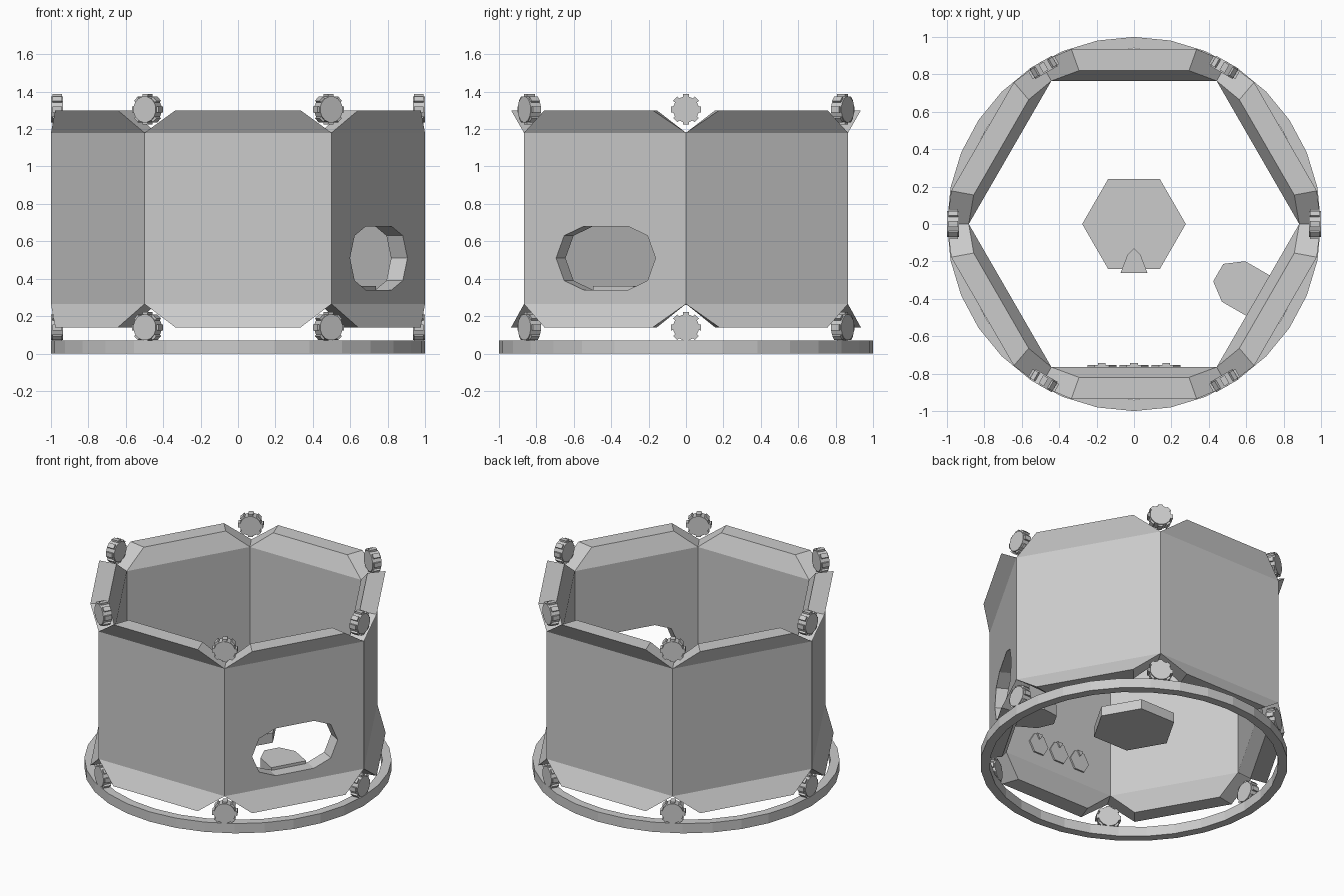
import bpy, bmesh
from math import sin, cos, pi, radians
from mathutils import Matrix, Vector

if "Cube" in bpy.data.objects:
    bpy.data.objects.remove(bpy.data.objects["Cube"])


def finish(name, bm):
    bmesh.ops.recalc_face_normals(bm, faces=bm.faces[:])
    me = bpy.data.meshes.new(name)
    bm.to_mesh(me)
    bm.free()
    ob = bpy.data.objects.new(name, me)
    bpy.context.collection.objects.link(ob)
    return ob


def prisms(name, parts, mat=Matrix()):
    """Closed prisms: parts = [(outline, z0, z1), ...] placed by mat."""
    bm = bmesh.new()
    for pts, z0, z1 in parts:
        lo = [bm.verts.new(mat @ Vector((x, y, z0))) for x, y in pts]
        hi = [bm.verts.new(mat @ Vector((x, y, z1))) for x, y in pts]
        bm.faces.new(lo[::-1])
        bm.faces.new(hi)
        for i in range(len(pts)):
            j = (i + 1) % len(pts)
            bm.faces.new((lo[i], lo[j], hi[j], hi[i]))
    return finish(name, bm)


def frame(x, y, z, origin):
    m = Matrix((x, y, z)).transposed().to_4x4()
    m.translation = origin
    return m


def side_frame(angle, z=0.0, dist=0.0):
    """Local x along the wall, local y up, local z outward."""
    n = Vector((cos(angle), sin(angle), 0))
    t = Vector((-sin(angle), cos(angle), 0))
    return frame(t, Vector((0, 0, 1)), n, n * dist + Vector((0, 0, z)))


def ngon(n, r, start=0.0):
    return [(r * cos(start + 2 * pi * i / n), r * sin(start + 2 * pi * i / n)) for i in range(n)]


# Wall panels: (half width, height, distance out), flared at top and bottom
section = [(.335, .14, .935), (.5, .265, .866), (.5, 1.18, .866), (.335, 1.30, .935),
           (.294, 1.30, .82), (.442, 1.18, .765), (.442, .265, .765), (.294, .14, .82)]


def wall(name, angle):
    bm = bmesh.new()
    m = side_frame(angle)
    a, b = [[bm.verts.new(m @ Vector((s * w, h, d))) for w, h, d in section] for s in (-1, 1)]
    for i in range(8):
        j = (i + 1) % 8
        bm.faces.new((a[i], a[j], b[j], b[i]))
    for e in (a, b):
        for i in range(3):
            bm.faces.new((e[i], e[i + 1], e[6 - i], e[7 - i]))
    return finish(name, bm)


walls = [wall("wall_panel_%d" % i, radians(-30 + 60 * i)) for i in range(6)]

# Oblong window cut through the front right wall
oblong = []
for s, start in ((1, -pi / 2), (-1, pi / 2)):
    oblong += [(s * .137 + .005 + .17 * cos(start + k * pi / 4), .17 * sin(start + k * pi / 4)) for k in range(5)]
cutter = prisms("window_cutter", [(oblong, .6, 1.1)], side_frame(radians(-30), .51))
cutter.hide_render = True
cutter.hide_viewport = True
cut = walls[0].modifiers.new("window", 'BOOLEAN')
cut.operation = 'DIFFERENCE'
cut.solver = 'EXACT'
cut.object = cutter

# Base ring
bm = bmesh.new()
ring = [[bm.verts.new((r * x, r * y, z)) for x, y in ngon(32, 1)]
        for r, z in ((1, 0), (1, .07), (.94, .07), (.94, 0))]
for k in range(4):
    p, q = ring[k], ring[(k + 1) % 4]
    for i in range(32):
        j = (i + 1) % 32
        bm.faces.new((p[i], p[j], q[j], q[i]))
finish("base_ring", bm)

# Corner gears, upper and lower
teeth = []
for i in range(8):
    for r, da in ((.067, -13), (.083, -11), (.083, 11), (.067, 13)):
        t = radians(45 * i + da)
        teeth.append((r * cos(t), r * sin(t)))
for label, z in (("lower", .14), ("upper", 1.305)):
    for i in range(6):
        prisms("%s_gear_%d" % (label, i),
               [(ngon(16, .07, pi / 16), -.032, .032), (teeth, -.025, .025)],
               side_frame(radians(60 * i), z, .967))


# Hexagonal pad with a small pointer on one edge
def pad(name, size, thick, mark, mat):
    pointer = [(0, -.13), (-.035, -.165), (-.072, -.262), (.072, -.262), (.035, -.165)]
    prisms(name, [(ngon(6, .277 * size), 0, thick),
                  ([(x * size, y * size) for x, y in pointer], thick * .3, thick + mark)], mat)


pad("central_pad", 1, .07, .01, Matrix.Translation((0, 0, .26)))

# Three wall buttons on the inside of the front wall
for i in (-1, 0, 1):
    pad("wall_button_%d" % (i + 2), .28, .013, .01,
        frame(Vector((1, 0, 0)), Vector((0, 0, -1)), Vector((0, 1, 0)), Vector((.172 * i, -.767, .42))))

# Shelf under the window
shelf = [(-.054, -.52), (.054, -.52), (.125, -.615), (.125, -.78), (-.125, -.78), (-.125, -.615)]
n = Vector((cos(radians(-30)), sin(radians(-30)), 0))
t = Vector((-n.y, n.x, 0))
prisms("window_shelf", [(shelf, .28, .36)], frame(t, -n, Vector((0, 0, 1)), Vector((0, 0, 0))))
